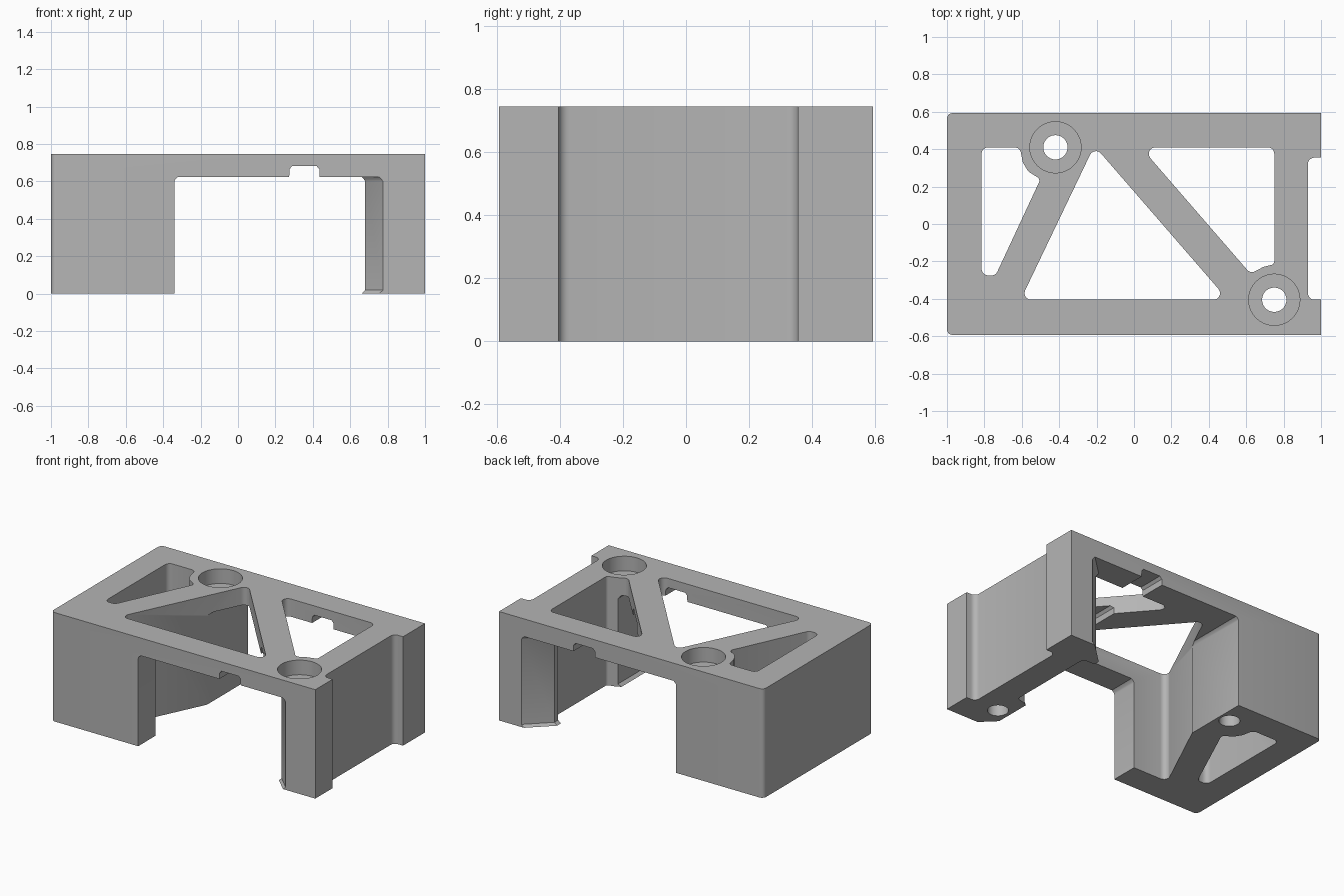
import bpy, bmesh, math
from mathutils import Vector

cube = bpy.data.objects.get("Cube")
if cube:
    bpy.data.objects.remove(cube, do_unlink=True)

HEIGHT, HALF_Y = 0.745, 0.593

grey = bpy.data.materials.new("mid_grey")
grey.use_nodes = True
colour = (0.46, 0.46, 0.46, 1)
grey.diffuse_color = colour
grey.node_tree.nodes["Principled BSDF"].inputs["Base Color"].default_value = colour


def rounded(points, radius, steps=5):
    """Fillet every corner of a 2D outline; radius may be a list per corner."""
    out = []
    n = len(points)
    for i in range(n):
        r = radius[i] if isinstance(radius, list) else radius
        p = Vector(points[i])
        if r == 0:
            out.append(p)
            continue
        a = (Vector(points[i - 1]) - p).normalized()
        b = (Vector(points[(i + 1) % n]) - p).normalized()
        half = a.angle(b) / 2
        centre = p + (a + b).normalized() * r / math.sin(half)
        start = p + a * r / math.tan(half) - centre
        end = p + b * r / math.tan(half) - centre
        sweep = start.angle_signed(end)
        for k in range(steps + 1):
            t = -sweep * k / steps
            c, s = math.cos(t), math.sin(t)
            out.append(centre + Vector((start.x * c - start.y * s,
                                        start.x * s + start.y * c)))
    return out


def loft(name, levels):
    """Closed solid through a stack of (z, outline) levels."""
    bm = bmesh.new()
    rings = [[bm.verts.new((p[0], p[1], z)) for p in pts] for z, pts in levels]
    for low, high in zip(rings, rings[1:]):
        for i in range(len(low)):
            j = (i + 1) % len(low)
            bm.faces.new((low[i], low[j], high[j], high[i]))
    bm.faces.new(rings[0][::-1])
    bm.faces.new(rings[-1])
    bmesh.ops.recalc_face_normals(bm, faces=bm.faces)
    mesh = bpy.data.meshes.new(name)
    bm.to_mesh(mesh)
    bm.free()
    mesh.materials.append(grey)
    obj = bpy.data.objects.new(name, mesh)
    bpy.context.collection.objects.link(obj)
    return obj


def prism(name, outline, z0=-0.1, z1=0.9):
    return loft(name, [(z0, outline), (z1, outline)])


def circle(x, y, r, n=40):
    return [(x + r * math.cos(math.tau * i / n), y + r * math.sin(math.tau * i / n))
            for i in range(n)]


def rect(x0, x1, y0, y1):
    return [(x0, y0), (x1, y0), (x1, y1), (x0, y1)]


# Outer block, rounded on the closed end
body = prism("bracket_body",
             rounded(rect(-1, 1, -HALF_Y, HALF_Y), [0.03, 0, 0, 0.03]), 0, HEIGHT)


# Channel between the two legs, flared at the feet and under the top plate
def channel_outline(left, s):
    return [(left, -0.7), (0.775 - s, -0.7), (0.775 - s, -0.593), (0.68 - s, -0.5),
            (0.68 - s, 0.45), (0.83 - s, 0.593), (0.83 - s, 0.7), (left, 0.7)]


channel = [(-0.1, 0.02, 0), (0, 0.02, 0), (0.018, 0, 0), (0.6, 0, 0),
           (0.612, 0.008, 0.005), (0.624, 0.02, 0.02)]
cutters = [loft("channel", [(z, channel_outline(-0.34 + inset, s))
                            for z, s, inset in channel])]

# Cable groove under the plate
cutters.append(loft("groove", [(0.5, rect(0.27, 0.44, -0.7, 0.7)),
                               (0.665, rect(0.275, 0.435, -0.7, 0.7)),
                               (0.682, rect(0.29, 0.42, -0.7, 0.7))]))

# Three windows leaving the diagonal ribs
cutters.append(prism("end_window", rounded(
    [(-0.815, 0.41), (-0.61, 0.41), (-0.595, 0.33), (-0.565, 0.28), (-0.5, 0.24),
     (-0.74, -0.275), (-0.815, -0.275)],
    [0.035, 0.035, 0.03, 0.05, 0.022, 0.035, 0.035])))
cutters.append(prism("centre_window", rounded(
    [(-0.212, 0.418), (-0.606, -0.405), (0.502, -0.405)], 0.035)))
cutters.append(prism("side_window", rounded(
    [(0.037, 0.41), (0.75, 0.41), (0.75, -0.215), (0.69, -0.23), (0.623, -0.266)],
    [0.035, 0.035, 0.02, 0.05, 0.035])))

# Recess down the open end
cutters.append(prism("end_recess", rounded(
    rect(0.93, 1.1, -0.405, 0.355), [0.035, 0, 0, 0.035])))

# Counterbored screw holes
for x, y in ((-0.42, 0.41), (0.75, -0.405)):
    cutters.append(prism("screw_hole", circle(x, y, 0.065)))
    cutters.append(prism("counterbore", circle(x, y, 0.137), HEIGHT - 0.1))

# Cut the block and clean up
bpy.context.view_layer.objects.active = body
for cutter in cutters:
    cutter.hide_render = True
    mod = body.modifiers.new(cutter.name, 'BOOLEAN')
    mod.operation = 'DIFFERENCE'
    mod.solver = 'EXACT'
    mod.object = cutter
    bpy.ops.object.modifier_apply(modifier=mod.name)
    bpy.data.objects.remove(cutter, do_unlink=True)

bpy.ops.object.select_all(action='DESELECT')
body.select_set(True)
bpy.ops.object.shade_smooth_by_angle(angle=math.radians(30))
